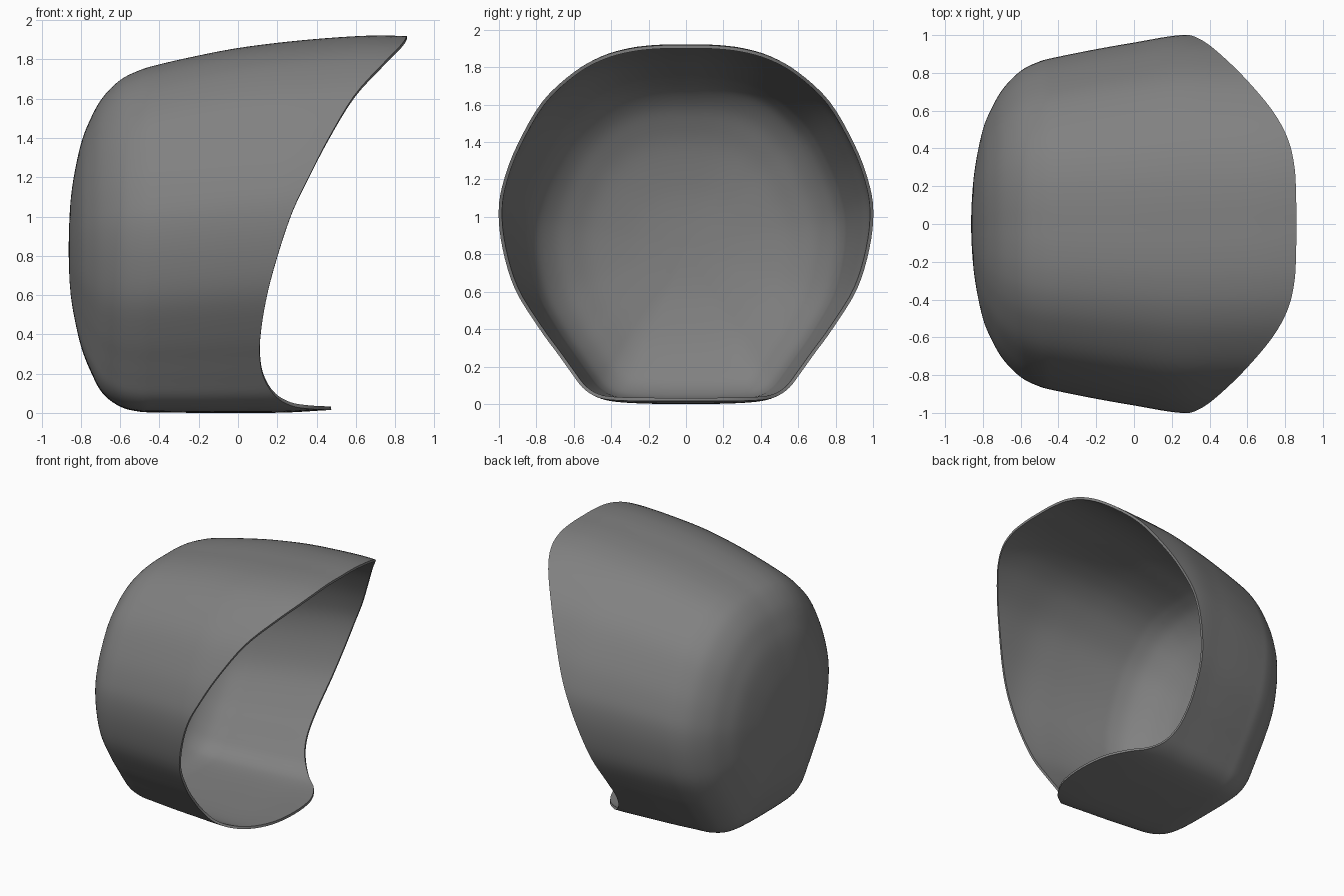
import bpy, bmesh

if "Cube" in bpy.data.objects:
    bpy.data.objects.remove(bpy.data.objects["Cube"])

# Half cross-section, top to bottom: width factor, height factor, x of the rim
HALF = [(0, 1, .86), (.15, .999, .858), (.30, .99, .85), (.45, .967, .815),
        (.60, .922, .733), (.77, .84, .59), (.90, .725, .455), (.97, .63, .36),
        (1, .545, .28), (.985, .44, .21), (.925, .325, .15), (.80, .215, .115),
        (.70, .143, .112), (.625, .09, .135), (.555, .045, .19),
        (.475, .018, .27), (.38, .006, .37), (.22, .001, .45), (0, 0, .475)]

# Silhouette from closed back to open rim: x, half width, bottom z, top z
BODY = [(-.863, 0, .83, .83), (-.857, .15, .66, 1.02), (-.84, .31, .52, 1.18),
        (-.80, .50, .34, 1.37), (-.75, .62, .21, 1.50), (-.69, .72, .10, 1.605),
        (-.60, .81, .032, 1.695), (-.50, .86, .006, 1.745), (-.40, .885, .003, 1.775),
        (-.20, .925, 0, 1.82), (0, .96, 0, 1.858), (.25, 1, .002, 1.89),
        (.50, 1, .016, 1.912), (.70, 1, .016, 1.922), (.87, 1, .016, 1.918)]


def spline(points, steps, closed):
    """Smooth curve through a list of tuples."""
    n = len(points)
    pick = (lambda i: points[i % n]) if closed else (lambda i: points[max(0, min(n - 1, i))])
    out = []
    for i in range(n if closed else n - 1):
        p = [pick(i + k) for k in (-1, 0, 1, 2)]
        for s in range(steps):
            t = s / steps
            out.append(tuple(
                .5 * (2 * b + (c - a) * t + (2 * a - 5 * b + 4 * c - d) * t * t
                      + (3 * b - a - 3 * c + d) * t ** 3)
                for a, b, c, d in zip(*p)))
    if not closed:
        out.append(points[-1])
    return out


def silhouette(x, table):
    """Half width, bottom and top at a given x."""
    for a, b in zip(table, table[1:]):
        if x <= b[0]:
            t = (x - a[0]) / max(b[0] - a[0], 1e-9)
            return [a[k] + (b[k] - a[k]) * t for k in (1, 2, 3)]
    return table[-1][1:]


loop = spline(HALF + [(-y, z, r) for y, z, r in HALF[-2:0:-1]], 4, True)
body = spline(BODY, 5, False)
start_x = -.40
back = [b[0] for b in body if b[0] < start_x - .001][1:]
front_steps = 22

# Hood shell: rounded back, then walls running out to the slanted rim
bm = bmesh.new()
rings = []
for x in back:
    w, lo, hi = silhouette(x, body)
    rings.append([bm.verts.new((x, y * w, lo + z * (hi - lo))) for y, z, r in loop])
for s in range(front_steps + 1):
    ring = []
    for y, z, r in loop:
        x = start_x + (r - start_x) * s / front_steps
        w, lo, hi = silhouette(x, body)
        ring.append(bm.verts.new((x, y * w, lo + z * (hi - lo))))
    rings.append(ring)

n = len(loop)
for a, b in zip(rings, rings[1:]):
    for i in range(n):
        j = (i + 1) % n
        bm.faces.new((a[i], a[j], b[j], b[i]))
pole = bm.verts.new(BODY[0][:2] + (BODY[0][2],))
caps = [bm.faces.new((pole, rings[0][(i + 1) % n], rings[0][i])) for i in range(n)]
bmesh.ops.recalc_face_normals(bm, faces=bm.faces[:])
bm.normal_update()
if caps[0].normal.x > 0:
    bmesh.ops.reverse_faces(bm, faces=bm.faces[:])

mesh = bpy.data.meshes.new("hood_shell")
bm.to_mesh(mesh)
bm.free()
shell = bpy.data.objects.new("hood_shell", mesh)
bpy.context.collection.objects.link(shell)

# Thin wall, thickened inward
wall = shell.modifiers.new("wall", 'SOLIDIFY')
wall.thickness = .018
wall.offset = -1

grey = bpy.data.materials.new("mid grey")
grey.diffuse_color = (.22, .22, .22, 1)
grey.use_nodes = True
grey.node_tree.nodes["Principled BSDF"].inputs["Base Color"].default_value = grey.diffuse_color
mesh.materials.append(grey)

bpy.context.view_layer.objects.active = shell
shell.select_set(True)
bpy.ops.object.modifier_apply(modifier="wall")
bpy.ops.object.shade_smooth_by_angle(angle=.7)
